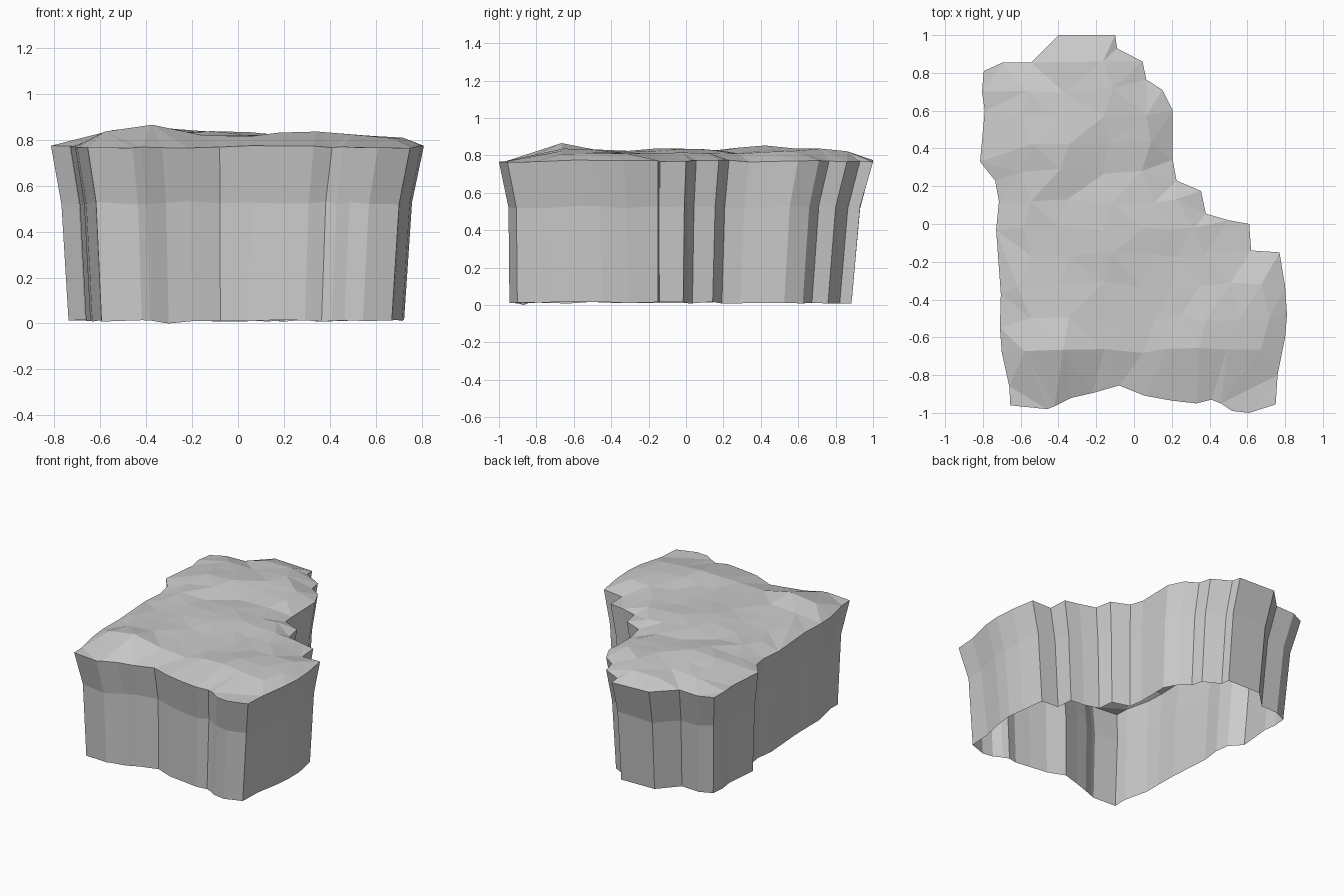
import bpy, bmesh, math, random
from mathutils import Vector, geometry

if "Cube" in bpy.data.objects:
    bpy.data.objects.remove(bpy.data.objects["Cube"])

random.seed(4)

# Plan outline of the rim, counter-clockwise from the front left corner
RIM = [(-.655, -.96), (-.46, -.98), (-.42, -.965), (-.33, -.92), (-.22, -.895), (-.08, -.855),
       (.06, -.91), (.2, -.935), (.33, -.95), (.41, -.93), (.46, -.95), (.52, -.99), (.61, -1),
       (.75, -.955), (.76, -.8), (.8, -.6), (.81, -.48), (.8, -.33), (.77, -.15), (.62, -.14),
       (.61, 0), (.5, .02), (.38, .055), (.355, .175), (.225, .23), (.205, .34), (.205, .6),
       (.15, .71), (.065, .765), (.045, .86), (-.09, .93), (-.1, 1), (-.4, 1), (-.545, .855),
       (-.695, .855), (-.795, .81), (-.805, .7), (-.79, .6), (-.815, .33), (-.735, .23),
       (-.715, .12), (-.73, -.03), (-.705, -.37), (-.71, -.55), (-.7, -.68), (-.66, -.86)]
# Humps on the plateau: x, y, height
HUMPS = [(-.39, -.66, .045), (-.39, .4, .045), (.33, -.66, .025), (-.1, -.02, .03), (-.15, .68, .02)]
CENTRE = Vector((-.05, -.15))


def scaled(p, s):
    return CENTRE + (Vector(p) - CENTRE) * s


def edge_distance(p):
    best = 9
    for a, b in zip(RIM, RIM[1:] + RIM[:1]):
        a, b = Vector(a), Vector(b)
        t = max(0, min(1, (p - a).dot(b - a) / (b - a).length_squared))
        best = min(best, (a + (b - a) * t - p).length)
    return best


def inside(p):
    hit = False
    for (ax, ay), (bx, by) in zip(RIM, RIM[1:] + RIM[:1]):
        if (ay > p.y) != (by > p.y) and p.x < ax + (p.y - ay) * (bx - ax) / (by - ay):
            hit = not hit
    return hit


def height(p):
    z = .815 + random.uniform(-.008, .008)
    for x, y, h in HUMPS:
        z += h * math.exp(-((p.x - x) ** 2 + (p.y - y) ** 2) / .03)
    return z


bm = bmesh.new()
n = len(RIM)

# Cliff walls: foot, waist and flared rim
rim = [bm.verts.new((x, y, .77 + random.uniform(-.006, .006))) for x, y in RIM]
waist, foot = [], []
for p in RIM:
    m, f = scaled(p, .94), scaled(p, .9)
    if p[1] < -.84:
        f.y = m.y + .005
    waist.append(bm.verts.new((m.x, m.y, .525 + random.uniform(-.008, .008))))
    foot.append(bm.verts.new((f.x, f.y, random.uniform(.008, .018))))
foot[3].co.z = 0
for low, high in ((foot, waist), (waist, rim)):
    for i in range(n):
        j = (i + 1) % n
        bm.faces.new((low[i], low[j], high[j], high[i]))

# Plateau: loose grid of points triangulated inside the rim
points = [Vector(p) for p in RIM]
for row, y in enumerate((-.67, -.5, -.32, -.16, -.02, .12, .28, .42, .58, .71, .85)):
    for x in (-.6, -.39, -.17, .05, .19, .33, .5, .66):
        p = Vector((x + (.04 if row % 2 else 0), y)) + Vector((random.uniform(-.02, .02), random.uniform(-.015, .015)))
        if inside(p) and edge_distance(p) > .085:
            points.append(p)
border = [(i, (i + 1) % n) for i in range(n)]
co, _, tris, _, _, _ = geometry.delaunay_2d_cdt(points, border, [], 1, 1e-5)
top = []
for p in co:
    near = [v for v, r in zip(rim, RIM) if (Vector(r) - p).length < 1e-4]
    top.append(near[0] if near else bm.verts.new((p.x, p.y, height(p))))
for t in tris:
    face = bm.faces.new([top[i] for i in t])
    face.normal_update()
    if face.normal.z < 0:
        face.normal_flip()

mesh = bpy.data.meshes.new("rock_plateau")
bm.to_mesh(mesh)
bm.free()
bpy.context.collection.objects.link(bpy.data.objects.new("rock_plateau", mesh))
